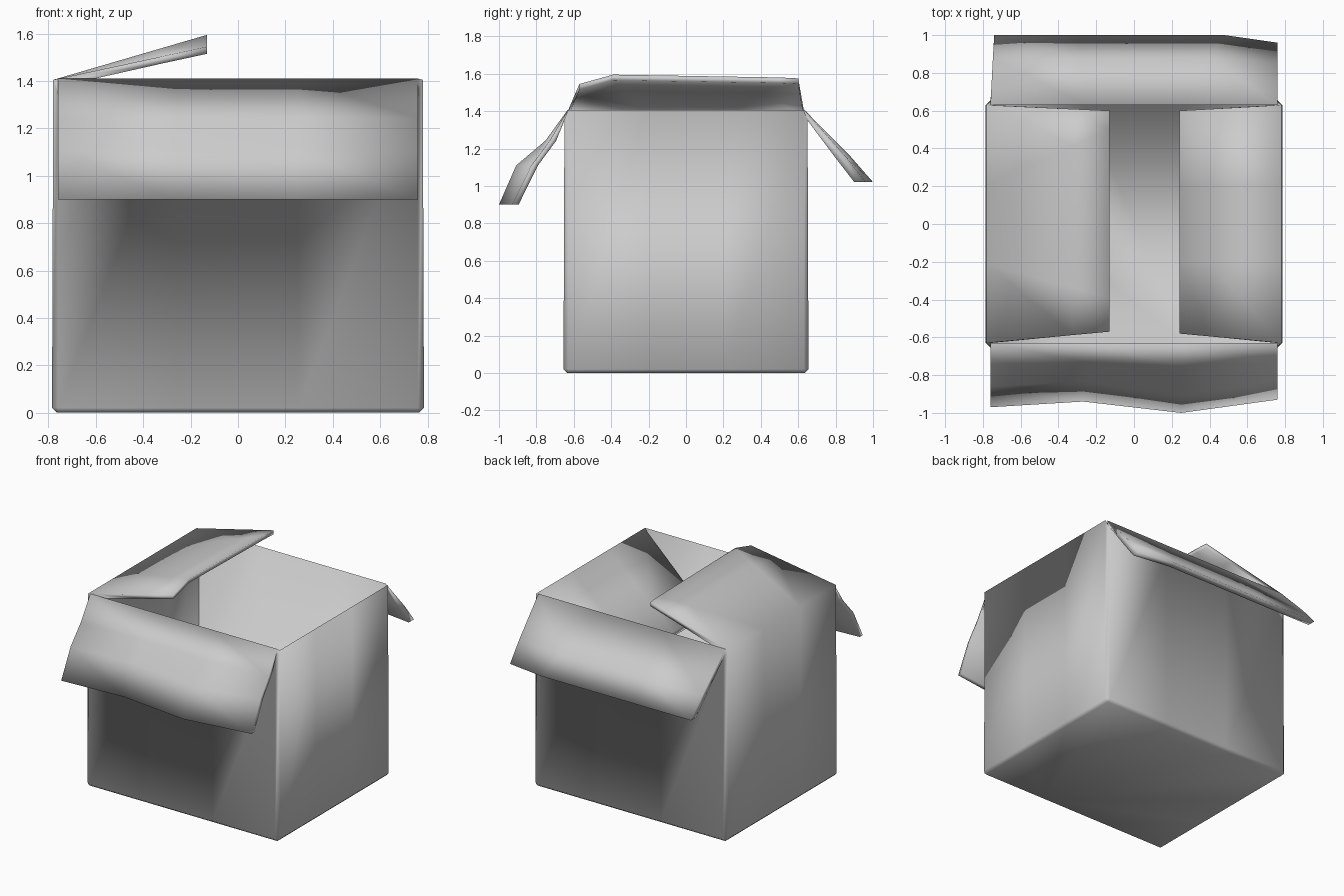
import bpy, bmesh
from mathutils import Vector

cube = bpy.data.objects.get("Cube")
if cube:
    bpy.data.objects.remove(cube, do_unlink=True)

# Cardboard colour
card = bpy.data.materials.new("grey_card")
card.use_nodes = True
grey = (0.6, 0.6, 0.6, 1)
card.diffuse_color = grey
card.node_tree.nodes["Principled BSDF"].inputs["Base Color"].default_value = grey

HALF_X, HALF_Y, CHAMFER = 0.785, 0.655, 0.025
FRONT, RIGHT, BACK, LEFT = range(4)
OUT = [Vector((0, -1, 0)), Vector((1, 0, 0)), Vector((0, 1, 0)), Vector((-1, 0, 0))]
UP = Vector((0, 0, 1))
bm = bmesh.new()


def place(side, along, out, z):
    """Point on a side: along it counter-clockwise, outward from the centre, and up."""
    return UP.cross(OUT[side]) * along + OUT[side] * out + UP * z


def ring(inset, heights):
    """Chamfered rectangle with four points on each side."""
    verts = []
    for side in range(4):
        width, depth = (HALF_X, HALF_Y) if side % 2 == 0 else (HALF_Y, HALF_X)
        for k in range(4):
            along = (width - CHAMFER) * (k / 1.5 - 1)
            verts.append(bm.verts.new(place(side, along, depth - inset, heights[side])))
    return verts


def bridge(a, b, closed=False):
    n = len(a)
    for i in range(n if closed else n - 1):
        j = (i + 1) % n
        bm.faces.new((a[i], a[j], b[j], b[i]))


# Box shell: outer wall, inner wall, underside and floor
base = ring(0.02, [0] * 4)
foot = ring(0, [0.02] * 4)
outer = ring(0.005, [1.35, 1.405, 1.35, 1.405])
inner = ring(0.025, [1.41, 1.375, 1.41, 1.375])
floor = ring(0.025, [0.025] * 4)
bridge(base, foot, True)
bridge(foot, outer, True)
bridge(inner, floor, True)
bm.faces.new(base)
bm.faces.new(floor)
for side in range(4):
    i, j = side * 4 + 3, (side * 4 + 4) % 16
    bm.faces.new((outer[i], outer[j], inner[j], inner[i]))


def flap(side, free_edge, thickness, folds, bulge=(0, 0, 0, 0)):
    """Flap hinged on the rim; free_edge lists (along, out, z) of its upper surface."""
    rim_out, rim_in = (r[side * 4:side * 4 + 4] for r in (outer, inner))
    folded_out = side in (FRONT, BACK)
    top, under = (rim_in, rim_out) if folded_out else (rim_out, rim_in)
    shift = OUT[side] * thickness[0] + UP * thickness[1]
    hinge = [v.co.copy() for v in top]
    for f in folds + [1]:
        new_top, new_under = [], []
        for k in range(4):
            p = hinge[k].lerp(place(side, *free_edge[k]), f)
            if f == folds[-1]:
                p += OUT[side] * bulge[k]
            new_top.append(bm.verts.new(p))
            new_under.append(bm.verts.new(p + shift))
        bridge(top, new_top)
        bridge(under, new_under)
        for k in (0, 3):
            bm.faces.new((top[k], new_top[k], new_under[k], under[k]))
        top, under = new_top, new_under
    bridge(top, under)


flap(FRONT, [(-0.76, 0.97, 0.9), (-0.27, 0.94, 0.9), (0.25, 1, 0.9), (0.76, 0.93, 0.9)],
     (-0.035, 0), [0.33, 0.59], (0.03, 0.02, 0.06, 0.02))
flap(BACK, [(-0.76, 0.96, 1.02), (-0.48, 1, 1.02), (0.3, 1, 1.02), (0.74, 1, 1.02)],
     (-0.06, 0), [0.65], (0.01, 0.01, 0.01, 0.01))
flap(LEFT, [(-0.6, 0.13, 1.575), (-0.5, 0.13, 1.58), (0.39, 0.13, 1.595), (0.57, 0.13, 1.545)],
     (0, -0.03), [0.7])
flap(RIGHT, [(-0.58, 0.24, 0.95), (-0.2, 0.24, 0.95), (0.2, 0.24, 0.95), (0.6, 0.24, 0.95)],
     (0, -0.03), [0.7])

# Finish as one smooth folded sheet
bmesh.ops.recalc_face_normals(bm, faces=bm.faces)
for face in bm.faces:
    face.smooth = True
mesh = bpy.data.meshes.new("open_box")
bm.to_mesh(mesh)
bm.free()
mesh.materials.append(card)
box = bpy.data.objects.new("open_box", mesh)
bpy.context.collection.objects.link(box)
